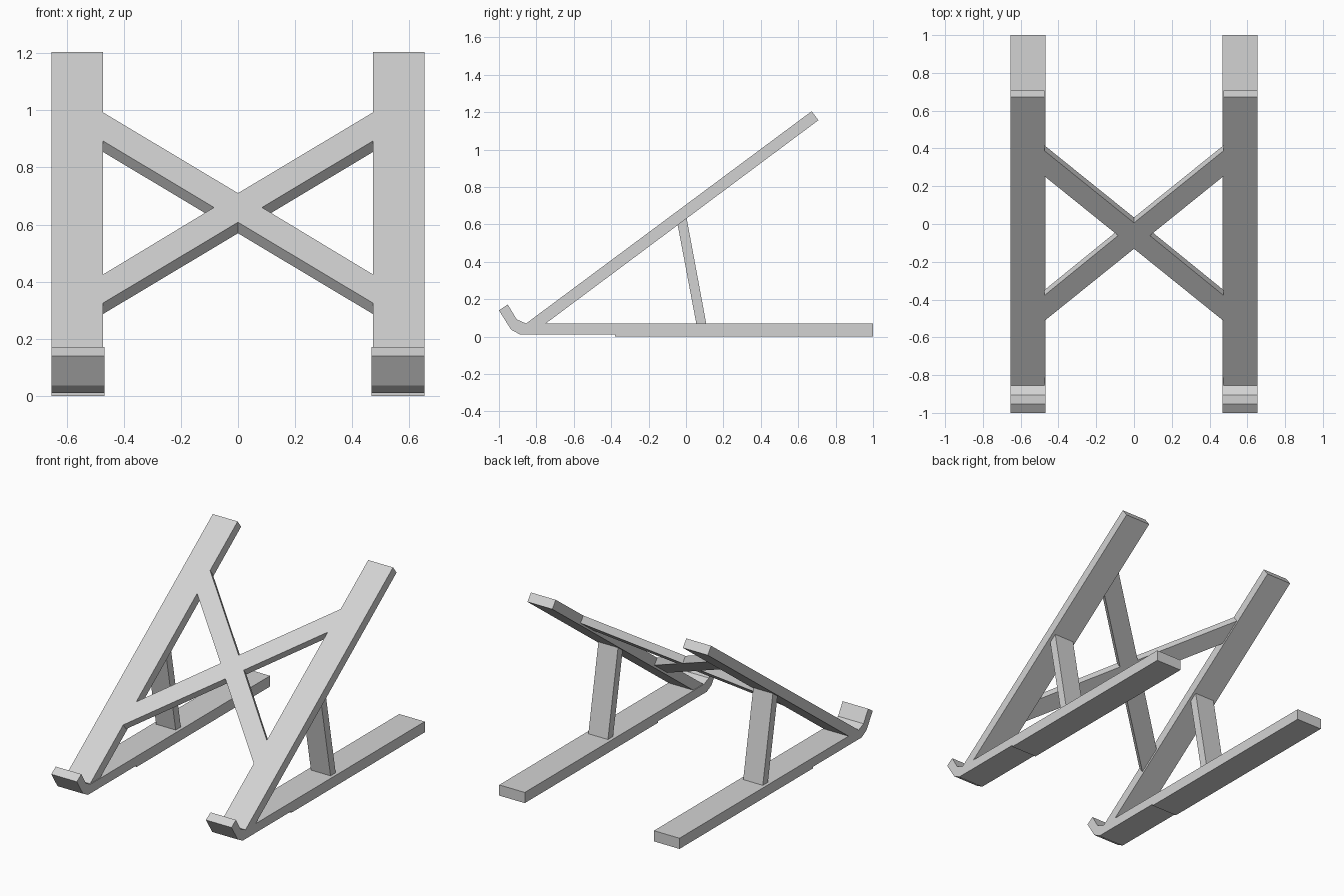
import bpy, bmesh
from mathutils import Vector

if "Cube" in bpy.data.objects:
    bpy.data.objects.remove(bpy.data.objects["Cube"], do_unlink=True)

grey = bpy.data.materials.new("light_grey")
grey.use_nodes = True
COLOUR = (0.65, 0.65, 0.65, 1)
grey.diffuse_color = COLOUR
grey.node_tree.nodes["Principled BSDF"].inputs["Base Color"].default_value = COLOUR


def prism(name, outline, offset):
    """Extrude a flat outline by an offset vector into a solid."""
    bm = bmesh.new()
    face = bm.faces.new([bm.verts.new(p) for p in outline])
    ext = bmesh.ops.extrude_face_region(bm, geom=[face])
    moved = [v for v in ext["geom"] if isinstance(v, bmesh.types.BMVert)]
    bmesh.ops.translate(bm, verts=moved, vec=offset)
    bmesh.ops.recalc_face_normals(bm, faces=bm.faces)
    mesh = bpy.data.meshes.new(name)
    bm.to_mesh(mesh)
    bm.free()
    mesh.materials.append(grey)
    obj = bpy.data.objects.new(name, mesh)
    bpy.context.collection.objects.link(obj)
    return obj


# Side profiles as (y, z), each with its inner and outer x
PARTS = {
    "base_with_lip": ([(1, 0), (1, 0.07), (-0.855, 0.07), (-0.905, 0.092),
                       (-0.953, 0.172), (-1, 0.14), (-0.935, 0.037),
                       (-0.885, 0.01), (-0.38, 0.01), (-0.38, 0)], 0.468, 0.653),
    "sloped_rail": ([(-0.855, 0.07), (0.672, 1.205), (0.708, 1.157),
                     (-0.75, 0.07)], 0.473, 0.653),
    "strut": ([(-0.045, 0.6), (0.003, 0.635), (0.108, 0.07),
               (0.055, 0.07)], 0.49, 0.632),
}
for name, (profile, inner, outer) in PARTS.items():
    for side, sign in (("left", 1), ("right", -1)):
        prism(f"{side}_{name}", [(sign * inner, y, z) for y, z in profile],
              Vector((sign * (outer - inner), 0, 0)))

# Crossed brace lying flush in the plane of the rails
SLOPE = 1.135 / 1.527
half = [(0, 0.71), (0.473, 0.993), (0.473, 0.893), (0.084, 0.66),
        (0.473, 0.425), (0.473, 0.325), (0, 0.608)]
cross = half + [(-x, z) for x, z in half[-2:0:-1]]
into_rail = Vector((0, SLOPE, -1)).normalized() * 0.048
prism("cross_brace", [(x, -0.855 + (z - 0.07) / SLOPE, z) for x, z in cross], into_rail)
